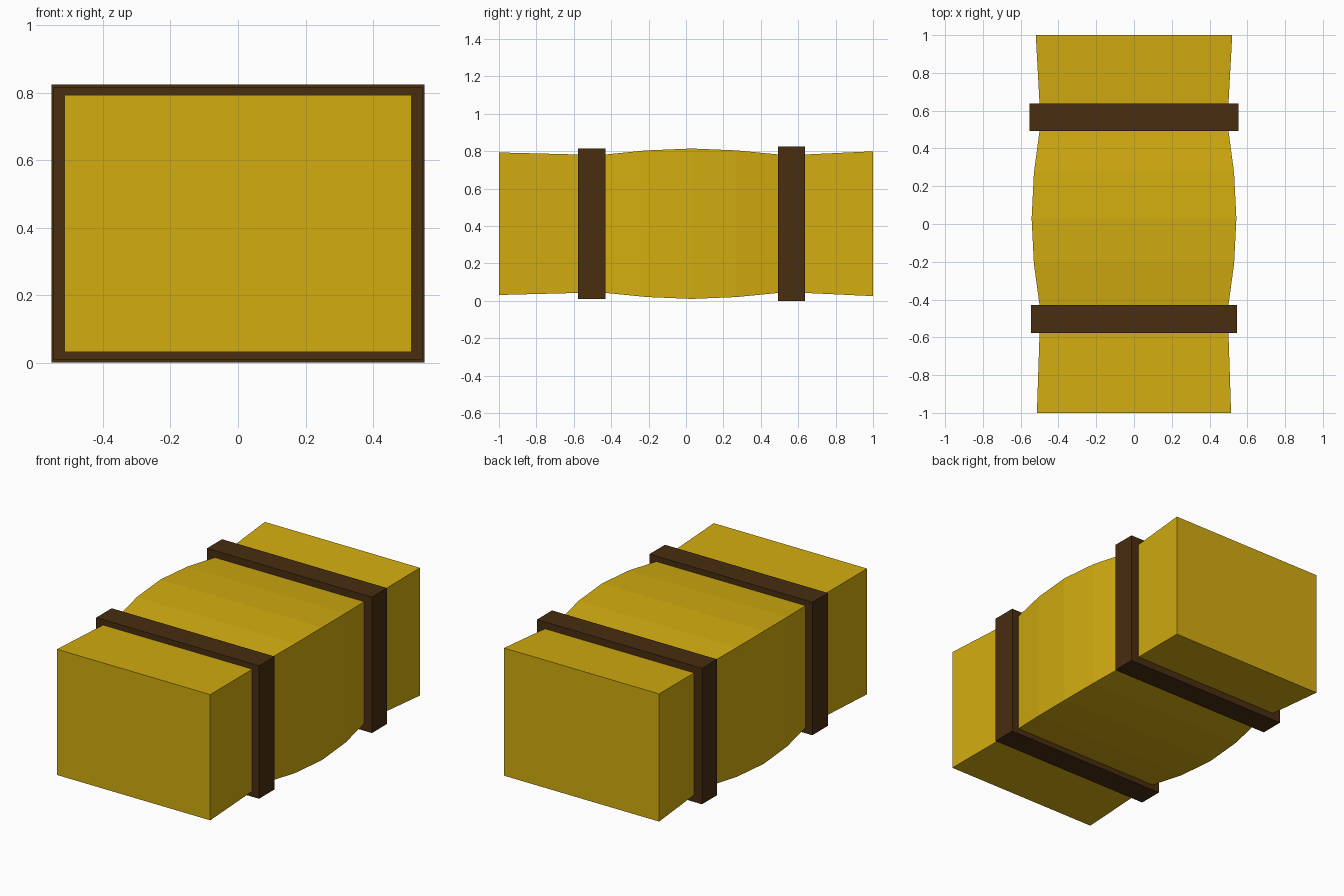
import bpy
import bmesh

if "Cube" in bpy.data.objects:
    bpy.data.objects.remove(bpy.data.objects["Cube"])

MID_Z = 0.412


def material(name, color):
    m = bpy.data.materials.new(name)
    m.diffuse_color = (*color, 1)
    m.use_nodes = True
    m.node_tree.nodes["Principled BSDF"].inputs["Base Color"].default_value = m.diffuse_color
    return m


straw = material("straw yellow", (0.645, 0.413, 0.005))
leather = material("dark brown", (0.065, 0.026, 0.005))


def loft(name, rings, mat, closed=False):
    """Join rectangular rings (y, half width, half height) along y."""
    bm = bmesh.new()
    loops = [[bm.verts.new((sx * w, y, MID_Z + sz * h))
              for sx, sz in ((-1, -1), (1, -1), (1, 1), (-1, 1))]
             for y, w, h in rings]
    pairs = list(zip(loops, loops[1:]))
    if closed:
        pairs.append((loops[-1], loops[0]))
    else:
        bm.faces.new(loops[0])
        bm.faces.new(loops[-1])
    for a, b in pairs:
        for i in range(4):
            j = (i + 1) % 4
            bm.faces.new((a[i], a[j], b[j], b[i]))
    bmesh.ops.recalc_face_normals(bm, faces=bm.faces)
    mesh = bpy.data.meshes.new(name)
    bm.to_mesh(mesh)
    bm.free()
    mesh.materials.append(mat)
    obj = bpy.data.objects.new(name, mesh)
    bpy.context.collection.objects.link(obj)
    return obj


# Bale body, pinched under the straps and bulging in the middle
loft("bale", [
    (-1.0, 0.514, 0.381),
    (-0.575, 0.50, 0.370),
    (-0.43, 0.50, 0.370),
    (-0.21, 0.53, 0.392),
    (0.03, 0.542, 0.402),
    (0.27, 0.53, 0.392),
    (0.495, 0.50, 0.370),
    (0.635, 0.50, 0.370),
    (1.0, 0.52, 0.387),
], straw)

# Straps: rectangular frames wrapped round the bale
for name, y0, y1, w, h in (("front_strap", -0.578, -0.43, 0.546, 0.403),
                           ("back_strap", 0.493, 0.637, 0.553, 0.412)):
    loft(name, [(y0, 0.495, 0.365), (y0, w, h), (y1, w, h), (y1, 0.495, 0.365)],
         leather, closed=True)
